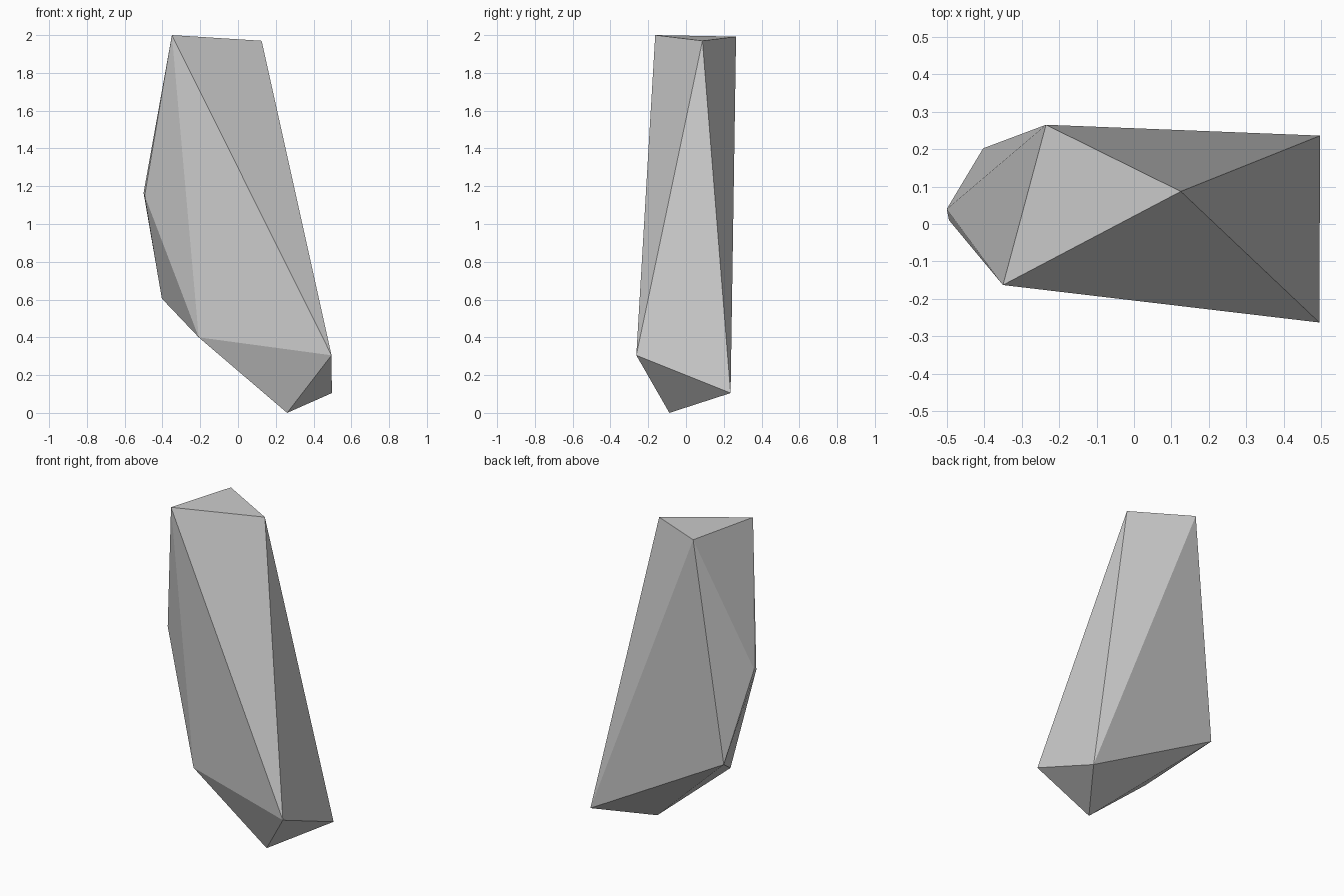
import bpy, bmesh

if "Cube" in bpy.data.objects:
    bpy.data.objects.remove(bpy.data.objects["Cube"])

# Corner points of the faceted stone shard
CORNERS = [
    # sloping top
    (-0.35, -0.163, 2.0), (0.125, 0.087, 1.97), (-0.235, 0.265, 1.992),
    # left bulge
    (-0.5, 0.04, 1.165), (-0.494, 0.01, 1.15), (-0.403, 0.202, 0.605), (-0.208, -0.143, 0.4),
    # right foot and lowest tip
    (0.495, -0.263, 0.305), (0.497, 0.236, 0.105), (0.26, -0.088, 0.0),
]

bm = bmesh.new()
for co in CORNERS:
    bm.verts.new(co)

# The stone is the convex hull of its corners
bmesh.ops.convex_hull(bm, input=bm.verts[:])
bmesh.ops.recalc_face_normals(bm, faces=bm.faces[:])

mesh = bpy.data.meshes.new("stone_shard")
bm.to_mesh(mesh)
bm.free()
stone = bpy.data.objects.new("stone_shard", mesh)
bpy.context.collection.objects.link(stone)
